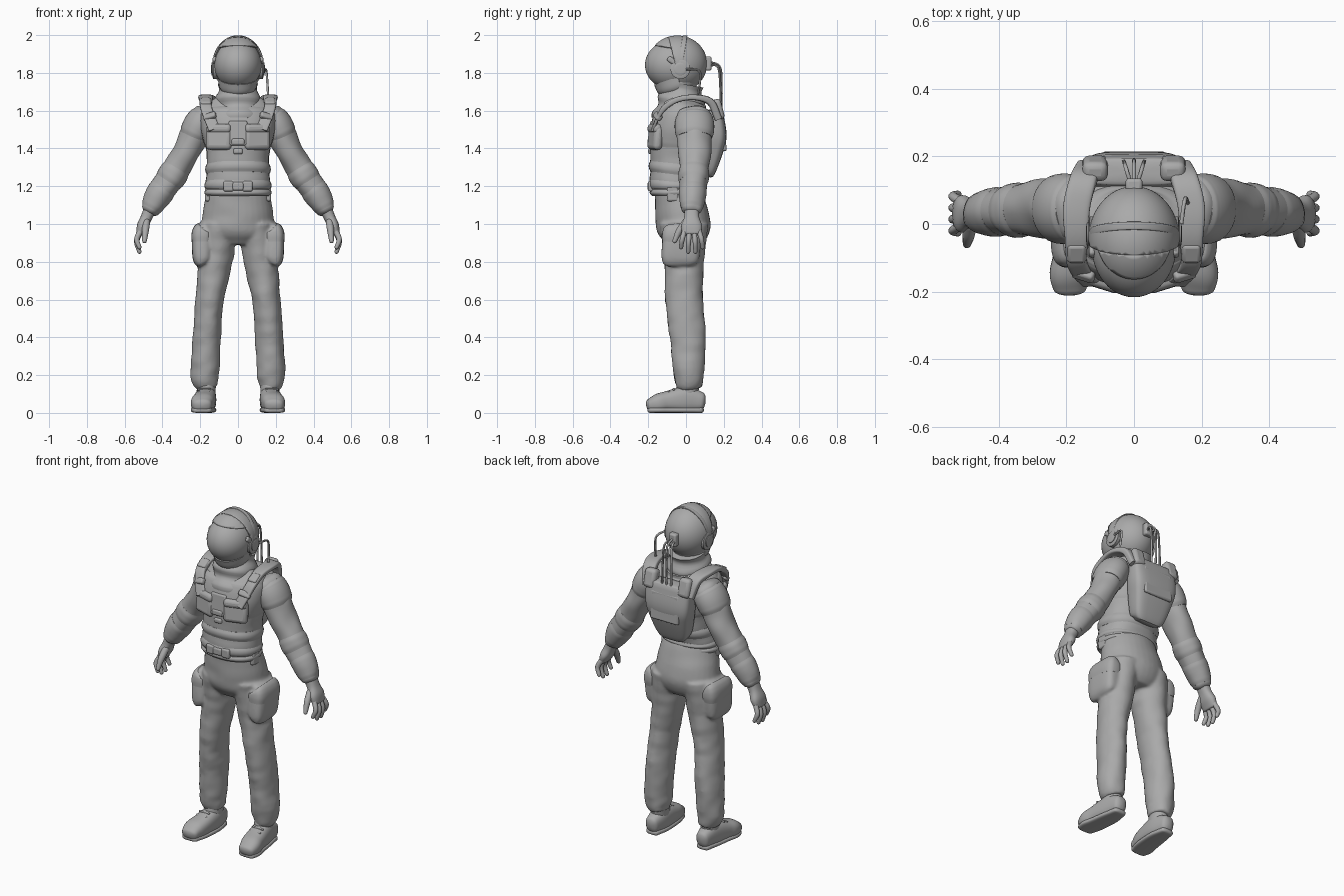
import bpy, bmesh, math
from mathutils import Vector, Matrix, noise

cube = bpy.data.objects.get("Cube")
if cube:
    bpy.data.objects.remove(cube)

X, Y = Vector((1, 0, 0)), Vector((0, 1, 0))

grey = bpy.data.materials.new("suit grey")
grey.use_nodes = True
grey.diffuse_color = (.4, .4, .4, 1)
grey.node_tree.nodes["Principled BSDF"].inputs["Base Color"].default_value = grey.diffuse_color


def finish(name, bm, mirror=False, bevel=0, remesh=False, shell=0):
    """Turn a bmesh into a smooth shaded object with its modifiers."""
    bmesh.ops.recalc_face_normals(bm, faces=bm.faces)
    mesh = bpy.data.meshes.new(name)
    bm.to_mesh(mesh)
    bm.free()
    mesh.materials.append(grey)
    obj = bpy.data.objects.new(name, mesh)
    bpy.context.collection.objects.link(obj)
    bpy.context.view_layer.objects.active = obj
    bpy.ops.object.select_all(action="DESELECT")
    obj.select_set(True)
    bpy.ops.object.shade_smooth_by_angle(angle=math.radians(45))
    if bevel:
        mod = obj.modifiers.new("bevel", "BEVEL")
        mod.width, mod.segments = bevel, 3
    if shell:
        mod = obj.modifiers.new("shell", "SOLIDIFY")
        mod.thickness, mod.offset = shell, 1
    if mirror:
        obj.modifiers.new("mirror", "MIRROR").use_mirror_merge = False
    if remesh:
        mod = obj.modifiers.new("blend", "REMESH")
        mod.voxel_size, mod.use_smooth_shade = .008, True
        mod = obj.modifiers.new("relax", "SMOOTH")
        mod.iterations = 8
    return obj


def spline(rows, steps=5):
    """Catmull-Rom interpolation through rows of numbers."""
    pts = [Vector(row) for row in rows]
    pts = [pts[0] * 2 - pts[1]] + pts + [pts[-1] * 2 - pts[-2]]
    out = []
    for a, b, c, d in zip(pts, pts[1:], pts[2:], pts[3:]):
        for i in range(steps):
            t = i / steps
            out.append(b + (c - a) * (t / 2) + (a * 2 - b * 5 + c * 4 - d) * (t * t / 2)
                       + (b * 3 - a - c * 3 + d) * (t ** 3 / 2))
    return out + [pts[-2]]


def loft(bm, rows, ref=Y, square=1, fold=0, dome=0, sides=32):
    """Sweep a superellipse along rows of x, y, z, cross radius, radius along ref."""
    rows = [tuple(row) for row in spline(rows)]
    centres = [Vector(row[:3]) for row in rows]
    rings = []
    for i, row in enumerate(rows):
        way = (centres[min(i + 1, len(rows) - 1)] - centres[max(i - 1, 0)]).normalized()
        along = (ref - way * ref.dot(way)).normalized()
        rings.append((centres[i], along.cross(way), along, *row[3:], way))
    if dome:
        first, last = rings[0], rings[-1]
        for k in (.4, .7, .9, .99):
            shrink = math.sqrt(1 - k * k)
            for end, sign in ((first, -1), (last, 1)):
                centre, across, along, a, b, way = end
                centre = centre + way * sign * k * dome * min(a, b)
                ring = (centre, across, along, a * shrink, b * shrink, way)
                rings.insert(0 if sign < 0 else len(rings), ring)
    loops = []
    for centre, across, along, a, b, way in rings:
        loop = []
        for k in range(sides):
            angle = math.tau * k / sides
            c, s = math.cos(angle), math.sin(angle)
            wrinkle = fold * noise.noise((c, s, centre.z * 16 + centre.x * 9))
            loop.append(bm.verts.new(
                centre + across * math.copysign(abs(c) ** square, c) * (a + wrinkle)
                + along * math.copysign(abs(s) ** square, s) * (b + wrinkle)))
        loops.append(loop)
    for low, high in zip(loops, loops[1:]):
        for k in range(sides):
            following = (k + 1) % sides
            bm.faces.new((low[k], low[following], high[following], high[k]))
    bm.faces.new(loops[0])
    bm.faces.new(loops[-1])


def part(name, rows, mirror=False, **options):
    bm = bmesh.new()
    loft(bm, rows, **options)
    return finish(name, bm, mirror)


def overlay(name, base, start, stop, swell, mirror=False, **options):
    """Wrap a padded layer round a stretch of another loft."""
    rows = [tuple(row) for row in spline(base)[start:stop + 1]]
    padded = []
    for i, (x, y, z, a, b) in enumerate(rows):
        extra = swell * max(0, math.sin(math.pi * i / (len(rows) - 1))) ** .4
        padded.append((x, y, z, a + extra, b + extra))
    return part(name, padded, mirror, **options)


def box(name, centre, size, bevel=.01, mirror=False, turn=0, tilt=0, lean=0):
    bm = bmesh.new()
    placed = Matrix.Translation(centre) @ Matrix.Rotation(turn, 4, "Z") \
        @ Matrix.Rotation(lean, 4, "Y") @ Matrix.Rotation(tilt, 4, "X")
    bmesh.ops.create_cube(bm, size=1, matrix=placed @ Matrix.Diagonal((*size, 1)))
    return finish(name, bm, mirror, bevel)


def ball(name, centre, radii, cuts=(), shell=0):
    bm = bmesh.new()
    bmesh.ops.create_uvsphere(bm, u_segments=48, v_segments=32, radius=1,
                              matrix=Matrix.Translation(centre) @ Matrix.Diagonal((*radii, 1)))
    for point, normal in cuts:
        bmesh.ops.bisect_plane(bm, geom=bm.verts[:] + bm.edges[:] + bm.faces[:],
                               plane_co=point, plane_no=normal, clear_inner=True)
    return finish(name, bm, shell=shell)


def hose(name, start, end, bow, mirror=False):
    """Thin tube that leaves the helmet, bows outward and drops to its end."""
    start, end, bow = Vector(start), Vector(end), Vector(bow)
    path = [start, start + bow, start.lerp(end, .5) + bow * .6, end]
    return part(name, [(*point, .006, .006) for point in path], mirror, ref=X, sides=8)


# Trousers: pelvis, legs and cargo pockets blended into one cloth surface
pelvis = [(0, -.05, 1.19, .165, .12), (0, -.03, 1.1, .18, .135), (0, -.015, 1, .195, .145),
          (0, -.01, .94, .19, .13), (0, -.01, .89, .13, .09)]
leg = [(.1, -.01, 1, .1, .13), (.12, -.01, .8, .09, .105), (.15, -.01, .6, .075, .1),
       (.165, .01, .4, .075, .095), (.175, .015, .2, .075, .08), (.165, .02, .13, .055, .065)]
pocket = [(.17, -.02, .99, .03, .08), (.19, -.02, .95, .05, .1),
          (.19, -.03, .82, .05, .1), (.18, -.03, .79, .03, .08)]
bm = bmesh.new()
loft(bm, pelvis, fold=.004)
for side in (1, -1):
    loft(bm, [(side * x, *rest) for x, *rest in leg], fold=.007)
    loft(bm, [(side * x, *rest) for x, *rest in pocket], square=.6)
finish("trousers", bm, remesh=True)
overlay("pocket_flap", pocket, 2, 7, .005, mirror=True, square=.6)

# Shoes with soles and ankle cuffs
shoe = [(.17, .08, .06, .05, .04), (.17, 0, .07, .07, .055), (.18, -.1, .06, .055, .06),
        (.19, -.15, .05, .05, .06), (.19, -.19, .04, .035, .05)]
part("shoe", shoe, mirror=True, ref=X, square=.8, dome=.6)
part("shoe_sole", [(x, y, .015, .015, width) for x, y, z, height, width in shoe],
     mirror=True, ref=X, square=.6, dome=1)
part("shoe_ankle", [(.165, .02, .2, .05, .06), (.17, 0, .08, .05, .06)], mirror=True)
for i in range(3):
    box("shoe_lace", (.18, -.065 - i * .025, .125 - i * .013), (.07, .012, .012),
        bevel=.004, mirror=True, tilt=.5)

# Torso with vest and belts wrapped round it
torso = [(0, -.06, 1.15, .17, .12), (0, -.06, 1.21, .17, .13), (0, -.05, 1.3, .165, .14),
         (0, -.04, 1.4, .17, .15), (0, -.03, 1.5, .19, .15), (0, -.01, 1.58, .19, .14),
         (0, 0, 1.63, .165, .11), (0, .01, 1.66, .11, .1)]
part("torso", torso, square=.88, fold=.008)
for name, start, stop in (("lower_belt", 0, 3), ("waist_belt", 3, 6),
                          ("rib_band", 8, 11), ("vest", 15, 27)):
    overlay(name, torso, start, stop, .008, square=.88)
box("belt_buckle", (0, -.194, 1.2), (.06, .02, .045))
box("belt_clip", (.05, -.186, 1.2), (.055, .03, .055), mirror=True)
box("belt_pouch", (.16, -.07, 1.16), (.03, .06, .08), mirror=True)

# Soft chest pouches and the buckle between them
box("chest_pouch", (.1, -.162, 1.455), (.14, .05, .125), bevel=.022, mirror=True, turn=.3, tilt=-.1)
box("pouch_flap", (.1, -.165, 1.505), (.135, .05, .05), bevel=.02, mirror=True, turn=.3, tilt=-.1)
box("chest_plate", (0, -.18, 1.48), (.1, .03, .13), tilt=-.1)
box("chest_buckle", (0, -.195, 1.435), (.07, .02, .035))
box("chest_tab", (0, -.19, 1.385), (.05, .02, .03))

# Shoulder harness running diagonally in over the chest, and its fittings
part("shoulder_strap", [(.125, -.175, 1.5, .01, .03), (.15, -.15, 1.56, .01, .03),
                        (.17, -.11, 1.62, .015, .03), (.17, -.04, 1.66, .015, .035),
                        (.17, .05, 1.67, .015, .04), (.15, .13, 1.645, .02, .04),
                        (.13, .17, 1.56, .02, .04)], mirror=True, ref=X, square=.5)
box("strap_buckle", (.15, -.15, 1.57), (.07, .03, .035), mirror=True, tilt=-.6, turn=.3, lean=.3)
box("strap_clip", (.17, -.085, 1.645), (.055, .06, .03), mirror=True, tilt=.5)

# Backpack
part("backpack", [(0, .1, 1.265, .07, .04), (0, .11, 1.29, .1, .05), (0, .135, 1.4, .13, .065),
                  (0, .15, 1.48, .145, .065), (0, .155, 1.6, .145, .04)], square=.5, dome=.2)
box("backpack_panel", (0, .2, 1.47), (.19, .02, .17), tilt=.06)
box("backpack_shoulder", (.115, .165, 1.605), (.075, .06, .11), bevel=.02, mirror=True, tilt=.25)

# Neck collar in soft folds
collar = []
for i in range(17):
    t = i / 16
    radius = .138 - .036 * t + .008 * math.sin(13 * t)
    collar.append((0, .035 * t - .045, 1.54 + .2 * t, radius, radius))
part("collar", collar, fold=.008)

# Helmet: visor inside an open shell, with chin guard, crown band and ear cups
ball("visor", (0, -.068, 1.842), (.125, .149, .132))
middle, radii, edge = Vector((0, -.046, 1.848)), Vector((.127, .15, .142)), (0, -.07, 1.9)
back, up = Vector((0, .97, .23)), Vector((0, .15, .98))
ball("helmet_shell", middle, radii, [(edge, back)], shell=.008)
ball("helmet_brow", middle, radii, [(edge, -back), ((0, -.18, 1.945), up)], shell=.008)
part("chin_guard", [(0, -.03, 1.7, .08, .09), (0, -.04, 1.73, .1, .115),
                    (0, -.055, 1.775, .105, .12)])
band = []
for i in range(13):
    c, s = math.cos(math.pi * i / 12), math.sin(math.pi * i / 12)
    band.append((.13 * c, .025 * s - .03, middle.z + .147 * s, .004, .012))
part("crown_band", band, square=.6)
for name, reach, radius in (("ear_cup", .131, .052), ("ear_cap", .139, .034)):
    part(name, [(x, -.03, 1.82, radius, radius) for x in (.1, reach)], mirror=True, dome=.1)
box("visor_hinge", (.124, -.075, 1.865), (.02, .05, .03), mirror=True, tilt=-.6)
box("neck_connector", (0, .115, 1.85), (.05, .04, .075))

# Air hoses and cables
hose("air_hose", (.01, .12, 1.84), (.03, .185, 1.6), (.015, .05, -.01), mirror=True)
hose("centre_hose", (0, .12, 1.86), (0, .185, 1.6), (0, .06, -.03))
hose("radio_cable", (.14, 0, 1.82), (.16, .06, 1.67), (.01, .07, -.01))

# Sleeves with shoulder caps, elbow pads and cuffs wrapped round them
sleeve = [(.17, .045, 1.57, .075, .09), (.21, .045, 1.51, .077, .095), (.255, .045, 1.42, .073, .09),
          (.305, .045, 1.33, .072, .08), (.36, .04, 1.24, .072, .075), (.42, .035, 1.155, .067, .067),
          (.46, .03, 1.08, .052, .056)]
part("sleeve", sleeve, mirror=True, fold=.008, dome=.6)
overlay("shoulder_cap", sleeve, 0, 8, .01, mirror=True)
overlay("elbow_pad", sleeve, 17, 21, .006, mirror=True, fold=.006)
overlay("cuff", sleeve, 23, 30, .005, mirror=True, fold=.006)

# Gloves
part("palm", [(.46, .03, 1.09, .035, .04), (.485, .03, 1.035, .03, .04), (.505, .03, .99, .03, .055),
              (.52, .03, .95, .02, .05)], mirror=True, square=.85, dome=.5)
for i, name in enumerate(("index_finger", "middle_finger", "ring_finger", "little_finger")):
    y, spread = .026 * i - .008, .008 * i - .012
    tip = .85 + .012 * abs(i - 1.5) ** 2
    part(name, [(.518, y, .96, .015, .014), (.536, y + spread, (tip + .96) / 2, .014, .013),
                (.522, y + spread * 1.5, tip, .011, .011)], mirror=True, sides=14, dome=1)
part("thumb", [(.485, 0, 1.01, .02, .02), (.49, -.035, .965, .018, .018),
               (.495, -.06, .91, .012, .012)], mirror=True, sides=14, dome=1)
